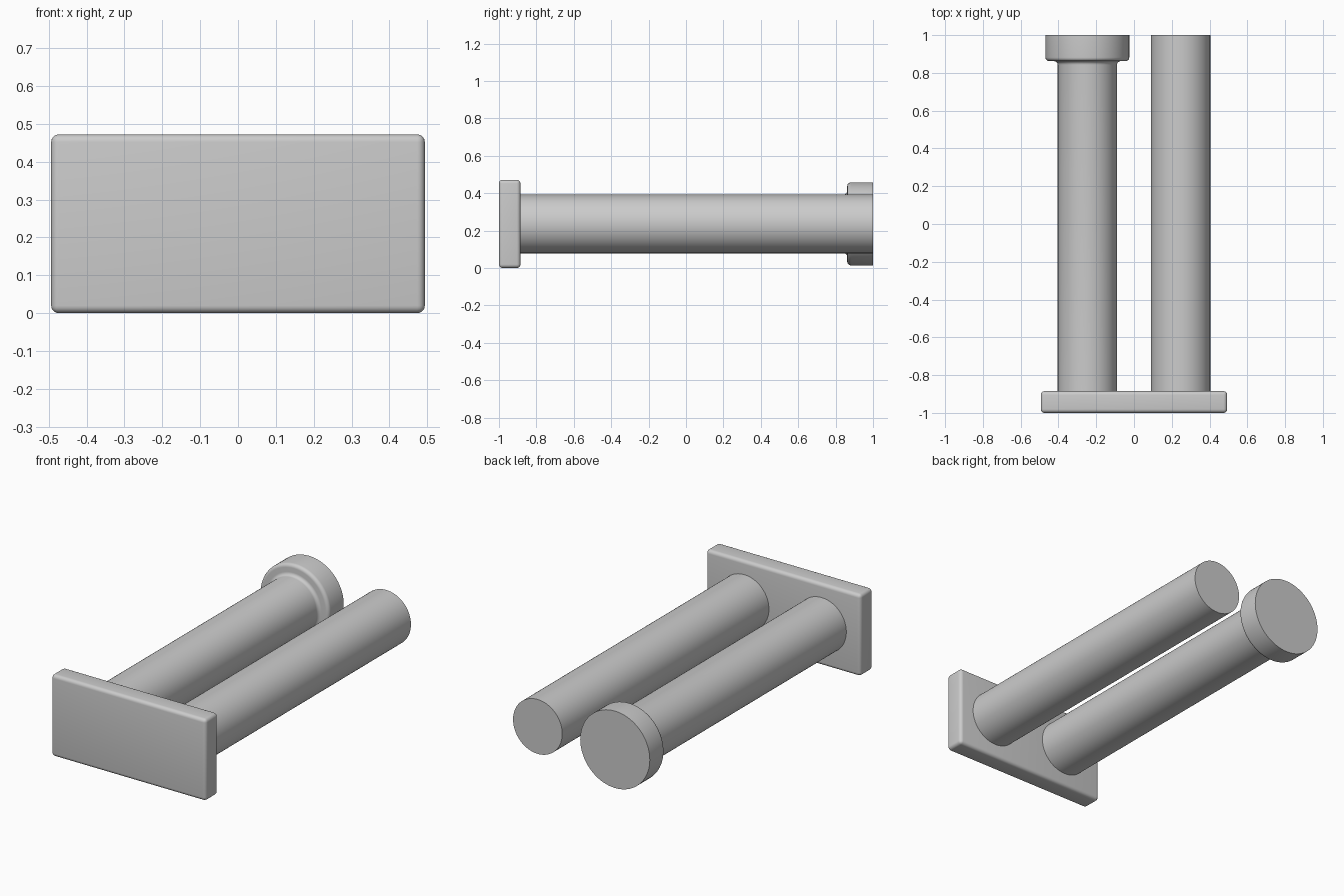
import bpy, bmesh
from math import pi, sin, cos
from mathutils import Vector

cube = bpy.data.objects.get("Cube")
if cube:
    bpy.data.objects.remove(cube, do_unlink=True)

# One plain grey metal
grey = bpy.data.materials.new("grey metal")
grey.use_nodes = True
colour = (0.6, 0.6, 0.6, 1)
grey.diffuse_color = colour
grey.node_tree.nodes["Principled BSDF"].inputs["Base Color"].default_value = colour

AXIS_Z = 0.236
ROD_X = 0.247
ROD_R = 0.157
HEAD_R = 0.222
FILLET = 0.02
SHOULDER_Y = 0.862
PLATE_BACK = -0.885


def finish(bm, name, location):
    """Turn a bmesh into a smooth-shaded object with sharp corners kept."""
    bmesh.ops.recalc_face_normals(bm, faces=bm.faces)
    mesh = bpy.data.meshes.new(name)
    bm.to_mesh(mesh)
    bm.free()
    mesh.materials.append(grey)
    obj = bpy.data.objects.new(name, mesh)
    bpy.context.collection.objects.link(obj)
    obj.location = location
    bpy.ops.object.select_all(action="DESELECT")
    obj.select_set(True)
    bpy.context.view_layer.objects.active = obj
    bpy.ops.object.shade_smooth_by_angle(angle=pi / 6)
    return obj


def arc(radius, y, start, end, steps=6):
    """Quarter-round profile points about a centre at (radius, y)."""
    angles = [start + (end - start) * i / steps for i in range(steps + 1)]
    return [(radius + FILLET * cos(a), y + FILLET * sin(a)) for a in angles]


def turned(name, x, profile):
    """Revolve (radius, y) points about the rod axis."""
    bm = bmesh.new()
    verts = [bm.verts.new((r, y, 0)) for r, y in profile]
    edges = [bm.edges.new(pair) for pair in zip(verts, verts[1:])]
    bmesh.ops.spin(bm, geom=verts + edges, cent=(0, 0, 0), axis=(0, 1, 0),
                   angle=2 * pi, steps=72, use_duplicate=False)
    bmesh.ops.remove_doubles(bm, verts=bm.verts, dist=0.0001)
    return finish(bm, name, (x, 0, AXIS_Z))


# End plate with rounded edges
bm = bmesh.new()
bmesh.ops.create_cube(bm, size=1)
bmesh.ops.scale(bm, vec=Vector((0.987, PLATE_BACK + 1, 2 * AXIS_Z)), verts=bm.verts)
bmesh.ops.bevel(bm, geom=bm.edges[:], offset=FILLET, segments=5,
                profile=0.5, affect="EDGES")
finish(bm, "end_plate", (0, (PLATE_BACK - 1) / 2, AXIS_Z))

# Plain rod
start = [(0, PLATE_BACK), (ROD_R, PLATE_BACK)]
turned("plain_rod", ROD_X, start + [(ROD_R, 1), (0, 1)])

# Headed rod: filleted neck, rounded shoulder, flat end
neck = arc(ROD_R + FILLET, SHOULDER_Y - FILLET, pi, pi / 2)
shoulder = arc(HEAD_R - FILLET, SHOULDER_Y + FILLET, -pi / 2, 0)
turned("headed_rod", -ROD_X, start + neck + shoulder + [(HEAD_R, 1), (0, 1)])
